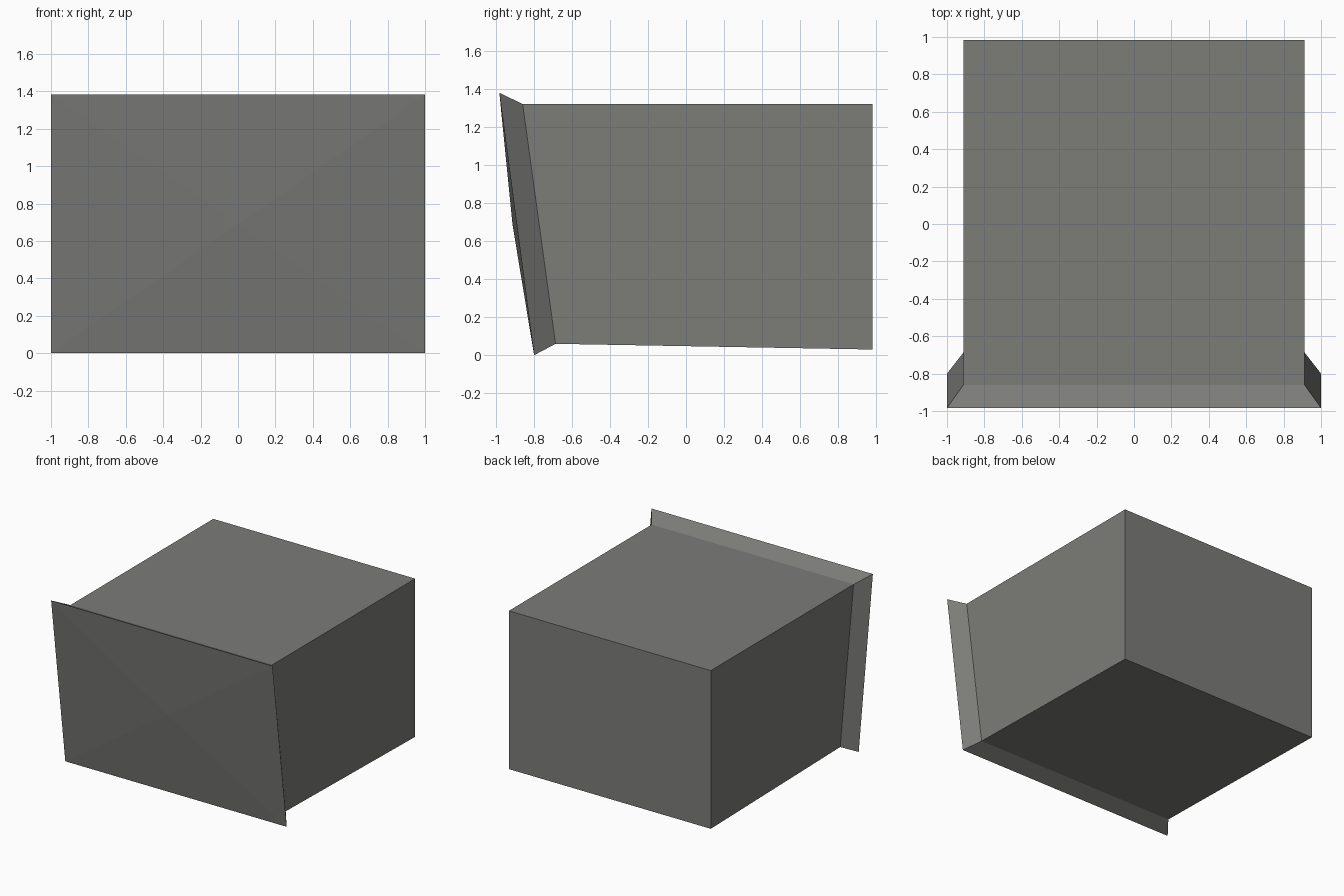
import bpy, bmesh

if "Cube" in bpy.data.objects:
    bpy.data.objects.remove(bpy.data.objects["Cube"])

grey = bpy.data.materials.new("warm_grey")
grey.diffuse_color = (0.2, 0.2, 0.19, 1)
grey.use_nodes = True
grey.node_tree.nodes["Principled BSDF"].inputs["Base Color"].default_value = grey.diffuse_color


def ring(bm, half_w, top, bottom):
    """Four corners, mirrored in x, from (y, z) of the top and bottom edges."""
    return [bm.verts.new((s * half_w, y, z))
            for s, (y, z) in ((-1, bottom), (1, bottom), (1, top), (-1, top))]


def bridge(bm, a, b):
    for i in range(4):
        j = (i + 1) % 4
        bm.faces.new((a[i], a[j], b[j], b[i]))


bm = bmesh.new()
# Tilted front rim, its bevelled back edge, and the rear of the box
front = ring(bm, 1.0, (-0.983, 1.383), (-0.80, 0.0))
neck = ring(bm, 0.912, (-0.86, 1.322), (-0.687, 0.06))
rear = ring(bm, 0.912, (0.983, 1.322), (0.983, 0.03))
bridge(bm, front, neck)
bridge(bm, neck, rear)
bm.faces.new(rear)

# Slightly bulged front panel: four triangles to a centre point
centre = bm.verts.new((0, -0.914, 0.69))
for i in range(4):
    bm.faces.new((front[i], front[(i + 1) % 4], centre))

bmesh.ops.recalc_face_normals(bm, faces=bm.faces)
mesh = bpy.data.meshes.new("box_body")
bm.to_mesh(mesh)
bm.free()
mesh.materials.append(grey)
bpy.context.collection.objects.link(bpy.data.objects.new("box_body", mesh))
